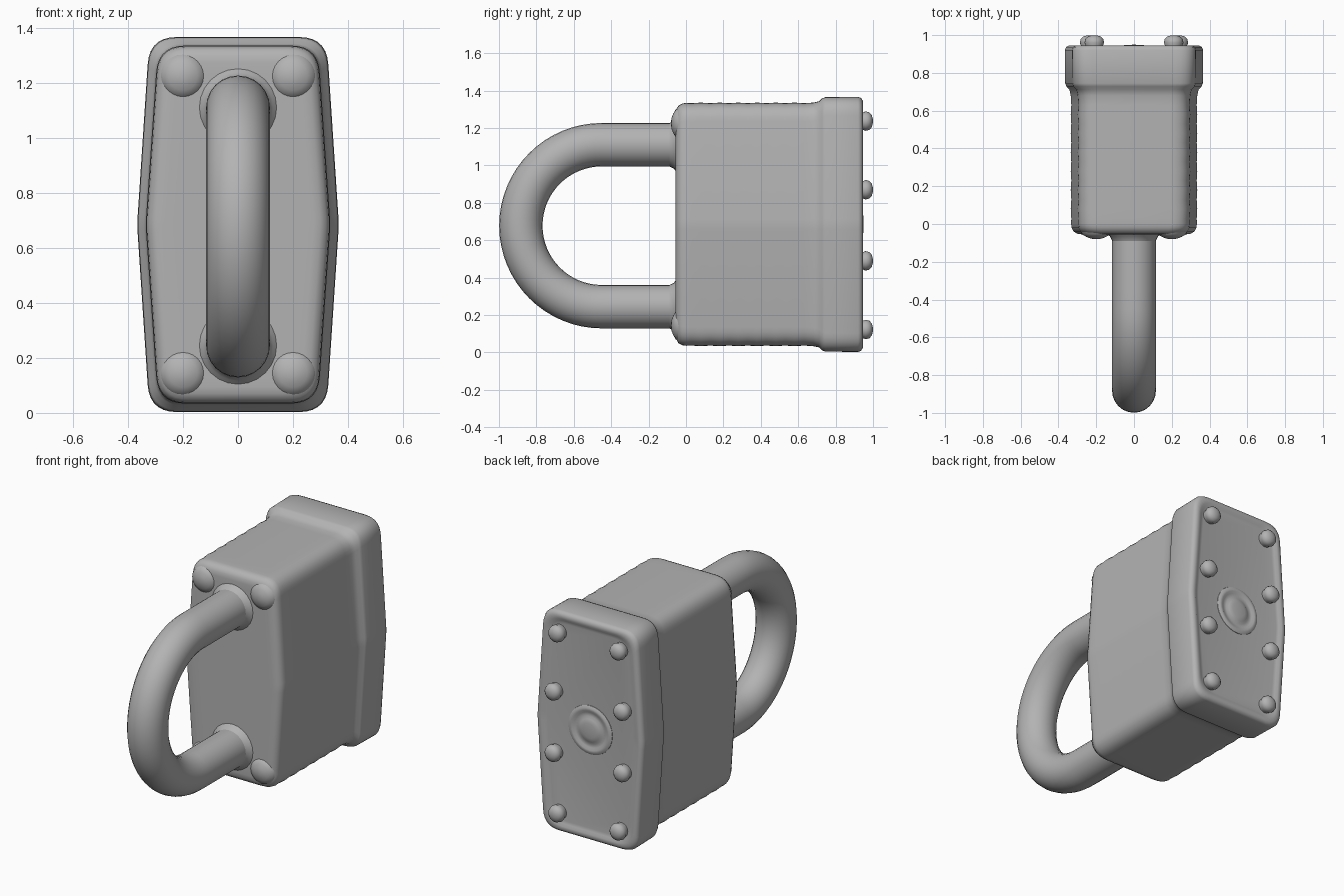
import bpy, bmesh, math
from mathutils import Vector

if "Cube" in bpy.data.objects:
    bpy.data.objects.remove(bpy.data.objects["Cube"])

ZC = 0.685  # height of the lock's centre line
ZS = 0.678  # height of the shackle's centre line

steel = bpy.data.materials.new("dark_steel")
steel.diffuse_color = (0.45, 0.45, 0.45, 1)
steel.use_nodes = True
steel.node_tree.nodes["Principled BSDF"].inputs["Base Color"].default_value = steel.diffuse_color


def finish(name, bm, angle=40):
    bmesh.ops.recalc_face_normals(bm, faces=bm.faces)
    me = bpy.data.meshes.new(name)
    bm.to_mesh(me)
    bm.free()
    me.materials.append(steel)
    ob = bpy.data.objects.new(name, me)
    bpy.context.collection.objects.link(ob)
    bpy.ops.object.select_all(action='DESELECT')
    ob.select_set(True)
    bpy.context.view_layer.objects.active = ob
    bpy.ops.object.shade_smooth_by_angle(angle=math.radians(angle))
    return ob


def bridge(bm, rings):
    n = len(rings[0])
    for a, b in zip(rings, rings[1:]):
        for i in range(n):
            j = (i + 1) % n
            bm.faces.new((a[i], a[j], b[j], b[i]))
    bm.faces.new(rings[0])
    bm.faces.new(rings[-1])


def outline(grow):
    """Six-sided outline in x/z with rounded end corners."""
    we, wm, h = 0.29 + grow, 0.335 + grow, 0.65 + grow
    cs = [(wm, 0, 0.03), (we, h, 0.1), (-we, h, 0.1),
          (-wm, 0, 0.03), (-we, -h, 0.1), (we, -h, 0.1)]
    pts = []
    for i, (x, z, r) in enumerate(cs):
        p = Vector((x, z))
        a = p + (Vector(cs[i - 1][:2]) - p).normalized() * r
        b = p + (Vector(cs[(i + 1) % 6][:2]) - p).normalized() * r
        for k in range(8):
            t = k / 7
            pts.append(a * (1 - t) ** 2 + p * 2 * t * (1 - t) + b * t * t)
    return pts


def loft(name, sections):
    bm = bmesh.new()
    rings = [[bm.verts.new((p.x, y, ZC + p.y)) for p in outline(g)]
             for y, g in sections]
    bridge(bm, rings)
    return finish(name, bm)


def lathe(name, profile, centres, seg=24):
    """Turned parts around the y axis, one copy per (x, z) centre."""
    bm = bmesh.new()
    for cx, cz in centres:
        bridge(bm, [[bm.verts.new((cx + r * math.cos(2 * math.pi * i / seg), y,
                                   cz + r * math.sin(2 * math.pi * i / seg)))
                     for i in range(seg)] for y, r in profile])
    return finish(name, bm)


# Laminated body: soft front edge, faint plate ridges, flared back cap, shallow rim
ridges = [(0.03 + 0.05 * k, 0.001 if k % 2 else -0.002) for k in range(14)]
loft("body", [
    (-0.055, -0.10), (-0.055, -0.06), (-0.052, -0.035), (-0.04, -0.014),
    (-0.02, -0.004), (0.0, -0.001)] + ridges + [(0.712, 0.008),
    (0.728, 0.024), (0.745, 0.03), (0.92, 0.032), (0.936, 0.026),
    (0.945, 0.012), (0.945, -0.008), (0.936, -0.022), (0.933, -0.04)])

# Shackle: two straight legs and a half-circle bow
R, YC = 0.433, -0.45
path = [(0.05, R, 0)] + [(YC + 0.41 * (1 - k / 4), R, 0) for k in range(4)]
path += [(YC - R * math.sin(math.pi * k / 32), R * math.cos(math.pi * k / 32),
          math.pi * k / 32) for k in range(33)]
path += [(YC + 0.41 * k / 4, -R, math.pi) for k in range(1, 5)] + [(0.05, -R, math.pi)]
bm = bmesh.new()
rings = []
for y, z, a in path:
    ring = []
    for i in range(24):
        t = 2 * math.pi * i / 24
        off = 0.116 * math.cos(t)
        ring.append(bm.verts.new((0.116 * math.sin(t), y - off * math.sin(a),
                                  ZS + z + off * math.cos(a))))
    rings.append(ring)
bridge(bm, rings)
finish("shackle", bm)

# Small fillets where the shackle enters the body
lathe("shackle_collars",
      [(-0.04, 0.15), (-0.056, 0.14), (-0.065, 0.128), (-0.085, 0.118), (-0.1, 0.11)],
      [(0, ZS + R), (0, ZS - R)])

# Rivets: low bumps in the front corners, domed heads on the back
lathe("front_rivets",
      [(-0.03, 0.085), (-0.055, 0.075), (-0.068, 0.052), (-0.077, 0.03), (-0.08, 0.01)],
      [(s * 0.2, ZC + t * 0.54) for s in (-1, 1) for t in (-1, 1)])
lathe("back_rivets",
      [(0.91, 0.045), (0.945, 0.046), (0.96, 0.052), (0.98, 0.047),
       (0.993, 0.033), (0.999, 0.012)],
      [(s * x, ZC - 0.005 + t * z) for s in (-1, 1) for t in (-1, 1)
       for x, z in ((0.21, 0.557), (0.235, 0.19))])

# Keyway: raised ring with a plug in the middle of the back
lathe("keyway",
      [(0.92, 0.155), (0.935, 0.15), (0.943, 0.136), (0.943, 0.122), (0.935, 0.108),
       (0.934, 0.085), (0.943, 0.07), (0.948, 0.045), (0.949, 0.01)],
      [(0, ZC)], 32)
